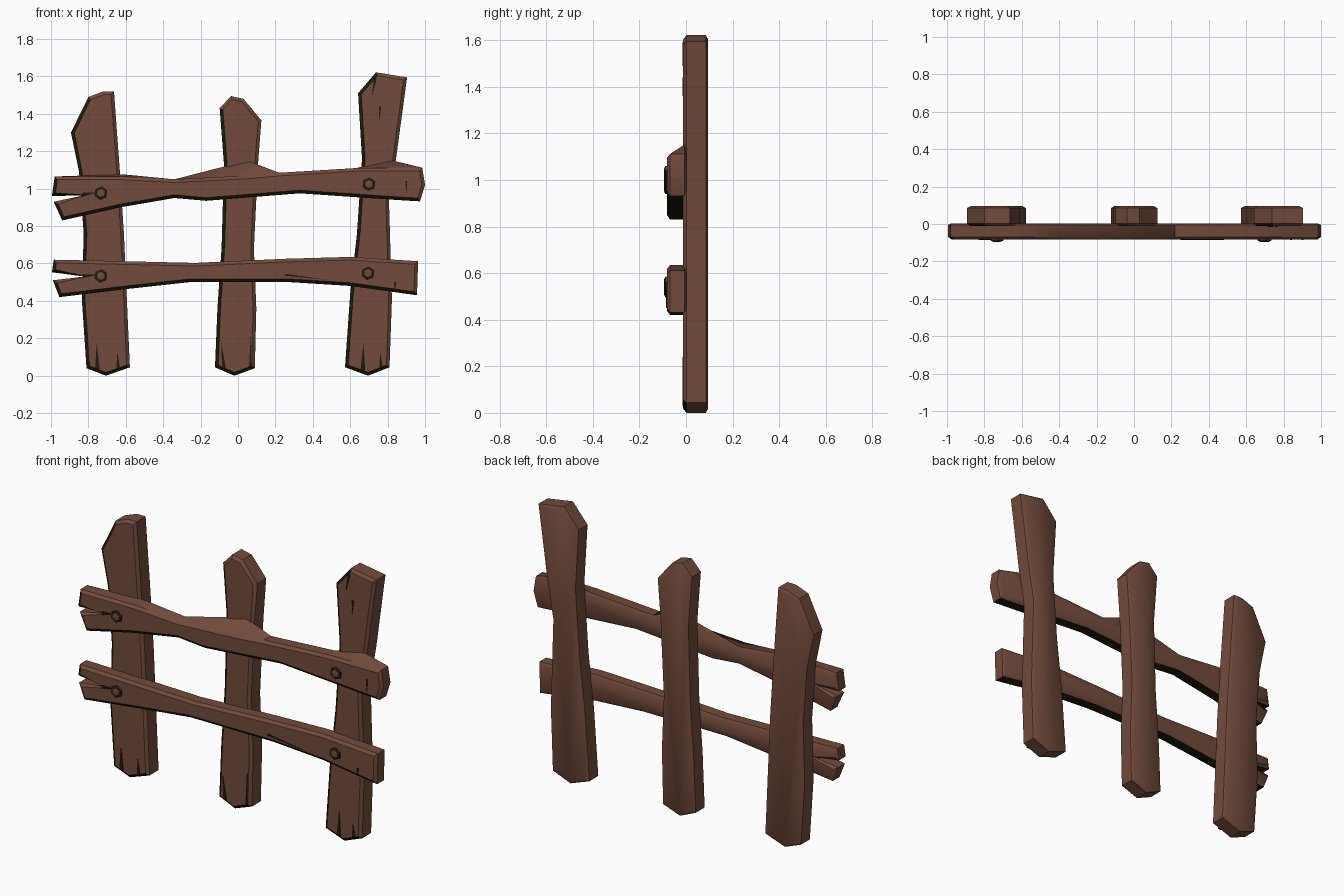
import bpy, bmesh, math
from mathutils import Vector

if "Cube" in bpy.data.objects:
    bpy.data.objects.remove(bpy.data.objects["Cube"])


def material(name, rgb):
    m = bpy.data.materials.new(name)
    m.diffuse_color = (*rgb, 1)
    m.use_nodes = True
    m.node_tree.nodes["Principled BSDF"].inputs["Base Color"].default_value = m.diffuse_color
    return m


WOOD = material("brown_wood", (0.17, 0.07, 0.046))
DARK = material("dark_worn_edge", (0.012, 0.011, 0.004))


def finish(bm, name, angle=32):
    bmesh.ops.recalc_face_normals(bm, faces=bm.faces)
    me = bpy.data.meshes.new(name)
    bm.to_mesh(me)
    bm.free()
    ob = bpy.data.objects.new(name, me)
    bpy.context.collection.objects.link(ob)
    me.materials.append(WOOD)
    me.materials.append(DARK)
    bpy.ops.object.select_all(action='DESELECT')
    ob.select_set(True)
    bpy.context.view_layer.objects.active = ob
    bpy.ops.object.shade_smooth_by_angle(angle=math.radians(angle))
    return ob


def outward(a, b):
    d = (b - a).normalized()
    return Vector((d.y, -d.x))


def inset(pts, w):
    out = []
    for i, p in enumerate(pts):
        n1 = outward(pts[i - 1], p)
        n2 = outward(p, pts[(i + 1) % len(pts)])
        out.append(p - (n1 + n2) * w / max(1 + n1.dot(n2), 0.5))
    return out


def plank(name, outline, y0, y1, c=0.017, raised={}, dark_below=False):
    """Chamfered board from a counterclockwise (x, z) outline.
    raised lifts chosen points on the back edge only."""
    pts = [Vector(p) for p in outline]
    inner = inset(pts, c)
    n = len(pts)
    bm = bmesh.new()
    rings = []
    for lvl, (ring, y) in enumerate(((inner, y0), (pts, y0 + c * 0.8),
                                     (pts, y1 - c * 0.6), (inner, y1))):
        rings.append([bm.verts.new((p.x, y, p.y + (raised.get(i, 0) if lvl > 1 else 0)))
                      for i, p in enumerate(ring)])
    bm.faces.new(rings[0])
    bm.faces.new(rings[3])
    for lvl in range(3):
        for i in range(n):
            j = (i + 1) % n
            f = bm.faces.new((rings[lvl][i], rings[lvl][j], rings[lvl + 1][j], rings[lvl + 1][i]))
            nor = outward(pts[i], pts[j])
            worn = lvl == 0 and nor.x + nor.y < -0.1        # front chamfers, left and below
            under = dark_below and lvl < 2 and nor.y < -0.5  # undersides of the rails
            f.material_index = int(worn or under)
    return finish(bm, name)


def crack(name, a, b, w, y):
    """Thin dark sliver from wide end a to sharp end b."""
    a, b = Vector(a), Vector(b)
    s = outward(a, b) * w / 2
    bm = bmesh.new()
    tri = [a + s, b, a - s]
    lo = [bm.verts.new((p.x, y - 0.004, p.y)) for p in tri]
    hi = [bm.verts.new((p.x, y + 0.003, p.y)) for p in tri]
    bm.faces.new(lo)
    bm.faces.new(hi)
    for i in range(3):
        bm.faces.new((lo[i], lo[i - 2], hi[i - 2], hi[i]))
    for f in bm.faces:
        f.material_index = 1
    finish(bm, name)


# Upright posts
POST_F, POST_B = -0.012, 0.095
plank("left_post", [(-0.81, 0.04), (-0.706, 0), (-0.578, 0.045), (-0.61, 0.76), (-0.63, 1.07),
      (-0.663, 1.52), (-0.72, 1.52), (-0.80, 1.49), (-0.893, 1.30), (-0.85, 1.09),
      (-0.825, 0.76), (-0.835, 0.41)], POST_F, POST_B)
plank("middle_post", [(-0.123, 0.045), (-0.02, 0), (0.09, 0.04), (0.098, 0.36), (0.085, 0.68),
      (0.107, 1.13), (0.125, 1.365), (0.03, 1.48), (-0.037, 1.495), (-0.098, 1.43),
      (-0.075, 1.13), (-0.088, 0.68), (-0.11, 0.36)], POST_F, POST_B)
plank("right_post", [(0.572, 0.045), (0.695, 0), (0.81, 0.045), (0.823, 0.41), (0.807, 0.94),
      (0.845, 1.16), (0.904, 1.595), (0.738, 1.622), (0.642, 1.51), (0.663, 1.16),
      (0.636, 0.76), (0.60, 0.44)], POST_F, POST_B)

# Cross rails, split at the left end
RAIL_F, RAIL_B = -0.082, 0.004
plank("upper_rail", [(-0.94, 0.83), (-0.63, 0.90), (-0.34, 0.95), (-0.17, 0.935), (0.33, 0.975),
      (0.84, 0.94), (0.973, 0.932), (1.0, 1.02), (0.985, 1.112), (0.82, 1.112), (0.63, 1.11),
      (0.22, 1.085), (0.05, 1.07), (-0.34, 1.05), (-0.62, 1.065), (-0.98, 1.065),
      (-0.995, 0.96), (-0.82, 0.965), (-0.985, 0.93)], RAIL_F, RAIL_B,
      raised={9: 0.04, 12: 0.08, 14: 0.012}, dark_below=True)
plank("lower_rail", [(-0.955, 0.42), (-0.58, 0.465), (-0.26, 0.50), (0.28, 0.50), (0.6, 0.48),
      (0.957, 0.43), (0.963, 0.612), (0.6, 0.635), (0.25, 0.625), (-0.23, 0.603), (-0.74, 0.615),
      (-0.985, 0.62), (-0.995, 0.553), (-0.82, 0.53), (-0.99, 0.51)], RAIL_F, RAIL_B,
      dark_below=True)

# Six-sided bolt heads: dark, with a small worn brown cap
for i, (x, z) in enumerate([(-0.733, 0.976), (0.70, 1.024), (-0.733, 0.533), (0.695, 0.548)]):
    bm = bmesh.new()
    rings = [[bm.verts.new((x + r * math.cos(k * math.pi / 3 + 0.4), y,
                            z + r * math.sin(k * math.pi / 3 + 0.4))) for k in range(6)]
             for r, y in ((0.037, -0.07), (0.037, -0.089), (0.022, -0.095))]
    for a, b in zip(rings, rings[1:]):
        for k in range(6):
            f = bm.faces.new((a[k], a[k - 1], b[k - 1], b[k]))
            f.material_index = int(b is rings[2] or f.calc_center_median().z < z)
    bm.faces.new(rings[2])
    bm.faces.new(rings[0])
    finish(bm, f"bolt_{i + 1}")

# Cracks in the posts
for i, (a, b, w) in enumerate([
        ((-0.752, 0.035), (-0.755, 0.17), 0.025), ((-0.64, 0.035), (-0.645, 0.13), 0.02),
        ((-0.075, 0.04), (-0.09, 0.18), 0.02), ((0.065, 0.05), (0.07, 0.24), 0.012),
        ((0.668, 0.03), (0.67, 0.17), 0.025), ((0.765, 0.04), (0.76, 0.12), 0.02),
        ((0.735, 1.59), (0.715, 1.49), 0.015), ((0.76, 1.44), (0.755, 1.36), 0.012)]):
    crack(f"post_crack_{i + 1}", a, b, w, POST_F)

# Cracks in the rails
for i, (a, b, w) in enumerate([
        ((-0.83, 0.968), (-0.75, 0.98), 0.022), ((-0.83, 0.532), (-0.75, 0.54), 0.022),
        ((0.25, 0.54), (0.48, 0.512), 0.01), ((0.90, 1.04), (0.90, 0.97), 0.01),
        ((0.84, 0.50), (0.84, 0.45), 0.012)]):
    crack(f"rail_crack_{i + 1}", a, b, w, RAIL_F)
